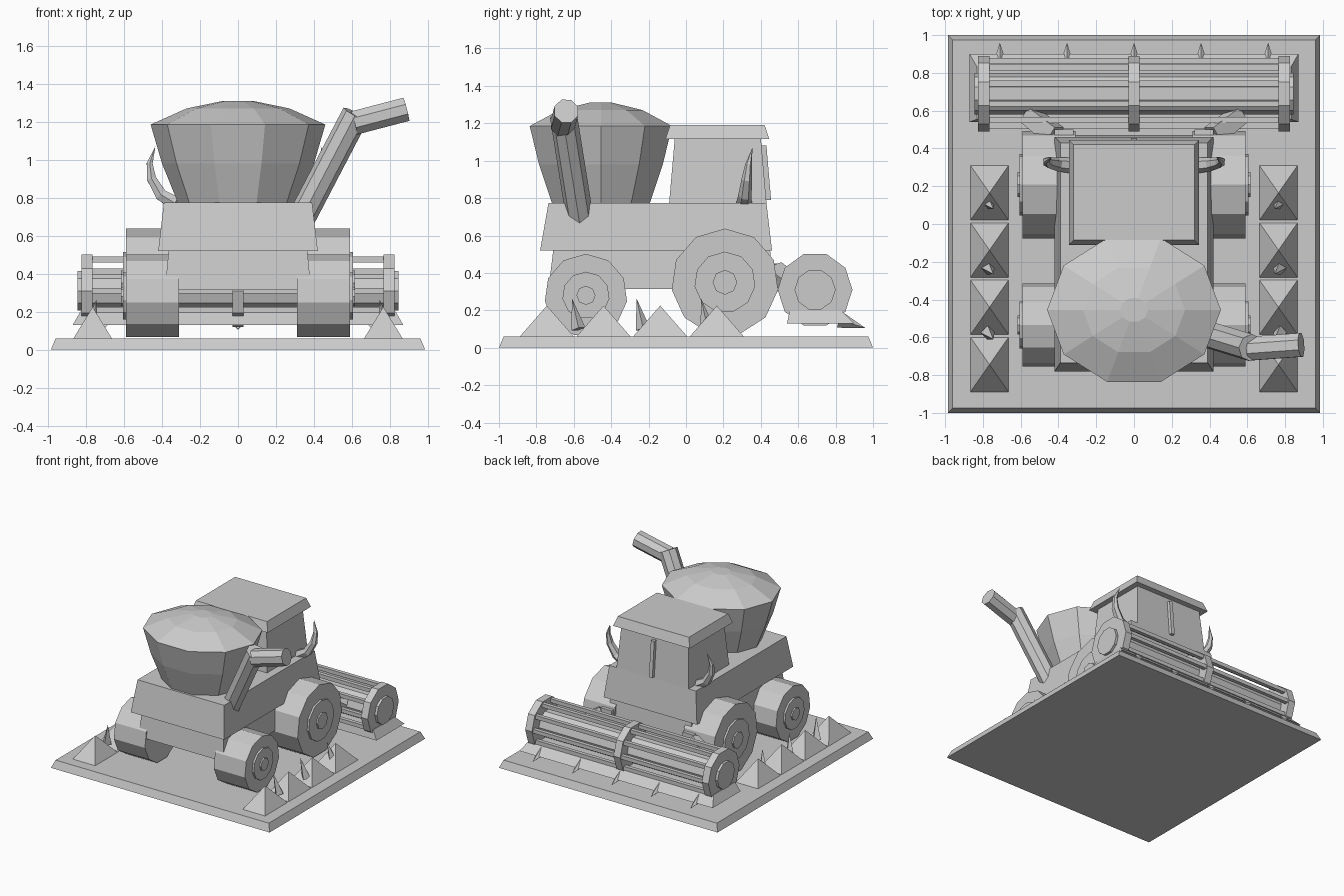
import bpy, bmesh, math
from mathutils import Vector

cube = bpy.data.objects.get("Cube")
if cube:
    bpy.data.objects.remove(cube, do_unlink=True)

grey = bpy.data.materials.new("plain grey")
grey.use_nodes = True
COLOUR = (0.6, 0.6, 0.6, 1)
grey.diffuse_color = COLOUR
grey.node_tree.nodes["Principled BSDF"].inputs["Base Color"].default_value = COLOUR


def loft(name, rings):
    """Skin a list of equal-length rings and cap both ends."""
    bm = bmesh.new()
    loops = [[bm.verts.new(p) for p in ring] for ring in rings]
    n = len(loops[0])
    for a, b in zip(loops, loops[1:]):
        for i in range(n):
            j = (i + 1) % n
            bm.faces.new((a[i], a[j], b[j], b[i]))
    bm.faces.new(loops[0][::-1])
    bm.faces.new(loops[-1])
    bmesh.ops.remove_doubles(bm, verts=bm.verts, dist=0.0005)
    bmesh.ops.recalc_face_normals(bm, faces=bm.faces)
    mesh = bpy.data.meshes.new(name)
    bm.to_mesh(mesh)
    bm.free()
    mesh.materials.append(grey)
    obj = bpy.data.objects.new(name, mesh)
    bpy.context.scene.collection.objects.link(obj)
    return obj


def block(name, low, high):
    """Tapered box; each end is (x0, x1, y0, y1, z)."""
    def ring(r):
        x0, x1, y0, y1, z = r
        return [(x0, y0, z), (x1, y0, z), (x1, y1, z), (x0, y1, z)]
    return loft(name, [ring(low), ring(high)])


def tube(name, path, radii, sides, turn=0.0):
    """Faceted tube along a path, tapering by radius."""
    pts = [Vector(p) for p in path]
    rings = []
    for i, p in enumerate(pts):
        d = (pts[min(i + 1, len(pts) - 1)] - pts[max(i - 1, 0)]).normalized()
        u = Vector((0, 1, 0)) if abs(d.y) < 0.9 else Vector((1, 0, 0))
        u = (u - d * u.dot(d)).normalized()
        v = d.cross(u)
        ring = []
        for k in range(sides):
            a = turn + math.tau * k / sides
            ring.append(p + radii[i] * (u * math.cos(a) + v * math.sin(a)))
        rings.append(ring)
    return loft(name, rings)


def disc(name, x0, x1, y, z, r, sides, turn=0.0):
    """Cylinder lying along x."""
    return tube(name, [(x0, y, z), (x1, y, z)], [r, r], sides, turn)


# Base plate
block("base_plate", (-0.985, 0.985, -1, 1, 0), (-0.96, 0.96, -0.975, 0.975, 0.06))

# Body
block("lower_body", (-0.385, 0.385, -0.735, 0.47, 0.315), (-0.365, 0.365, -0.71, 0.45, 0.52))
block("upper_body", (-0.42, 0.42, -0.78, 0.46, 0.52), (-0.39, 0.39, -0.735, 0.43, 0.775))

# Cab with roof and centre bar on the windscreen
block("cab", (-0.325, 0.325, -0.09, 0.43, 0.775), (-0.3, 0.3, -0.06, 0.4, 1.12))
block("cab_roof", (-0.345, 0.345, -0.11, 0.445, 1.115), (-0.32, 0.32, -0.085, 0.42, 1.19))
block("windscreen_bar", (-0.015, 0.015, 0.42, 0.455, 0.79), (-0.015, 0.015, 0.39, 0.43, 1.08))

# Grain hopper with a low dome
profile = [(0.315, 0.77), (0.4, 0.98), (0.46, 1.185), (0.27, 1.27), (0.075, 1.31)]
hopper = []
for r, z in profile:
    angles = [math.tau * k / 10 for k in range(10)]
    hopper.append([(r * math.cos(a), -0.455 + 0.87 * r * math.sin(a), z) for a in angles])
loft("grain_hopper", hopper)

# Unloading pipe
tube("unloading_pipe", [(0.325, -0.565, 0.675), (0.62, -0.655, 1.24)], [0.073] * 2, 8)
tube("unloading_spout", [(0.61, -0.66, 1.193), (0.885, -0.64, 1.265)], [0.068] * 2, 8, math.pi / 8)

# Header tray with cutting teeth
block("header_tray", (-0.87, 0.87, 0.54, 0.9, 0.13), (-0.83, 0.83, 0.555, 0.83, 0.2))
for i in range(5):
    x = 0.355 * (i - 2)
    tube("cutter_tooth", [(x, 0.82, 0.15), (x, 0.96, 0.105)], [0.045, 0], 4)

# Reel: drum, rings and bars
REEL_Y, REEL_Z = 0.69, 0.31
disc("reel_drum", -0.845, 0.845, REEL_Y, REEL_Z, 0.11, 10)
for x in (-0.795, 0, 0.795):
    disc("reel_ring", x - 0.03, x + 0.03, REEL_Y, REEL_Z, 0.2, 10)
for k in range(10):
    a = math.tau * k / 10
    disc("reel_bar", -0.79, 0.79, REEL_Y + 0.172 * math.cos(a),
         REEL_Z + 0.172 * math.sin(a), 0.022, 4, math.pi / 4)

for s, side in ((1, "left"), (-1, "right")):
    # Wheels with rims and hubs
    for end, y, z, r in (("front", 0.208, 0.35, 0.287), ("rear", -0.535, 0.28, 0.222)):
        disc(f"{end}_{side}_tyre", s * 0.31, s * 0.59, y, z, r, 11, s * math.pi / 2)
        disc(f"{end}_{side}_rim", s * 0.5, s * 0.605, y, z, r * 0.57, 11, s * math.pi / 2)
        disc(f"{end}_{side}_hub", s * 0.5, s * 0.617, y, z, r * 0.23, 8)

    # Curved horn beside the cab
    horn = [(0.33, 0.31, 0.77), (0.405, 0.315, 0.815), (0.455, 0.325, 0.9),
            (0.465, 0.335, 0.98), (0.435, 0.355, 1.07)]
    tube(f"{side}_horn", [(s * x, y, z) for x, y, z in horn],
         [0.042, 0.036, 0.028, 0.018, 0], 6)

    # Bracket and sloping arm that carry the reel
    inner, outer = sorted((s * 0.32, s * 0.42))
    block(f"{side}_bracket", (inner, outer, 0.4, 0.5, 0.32), (inner, outer, 0.4, 0.5, 0.45))
    tube(f"{side}_reel_arm", [(s * 0.42, 0.47, 0.4), (s * 0.56, 0.58, 0.32)],
         [0.07, 0.065], 4, math.pi / 4)

    # Row of ground spikes
    for i in range(4):
        y = 0.165 - 0.303 * i
        x = s * 0.765
        block(f"{side}_ground_spike", (x - 0.102, x + 0.102, y - 0.146, y + 0.146, 0.058),
              (x - 0.0001, x + 0.0001, y - 0.0001, y + 0.0001, 0.225))

    # Thin spikes leaning among them
    for i in range(3):
        y = 0.115 - 0.345 * i
        tube(f"{side}_thin_spike", [(s * 0.775, y, 0.1), (s * 0.745, y - 0.035, 0.265)],
             [0.038, 0], 4)
